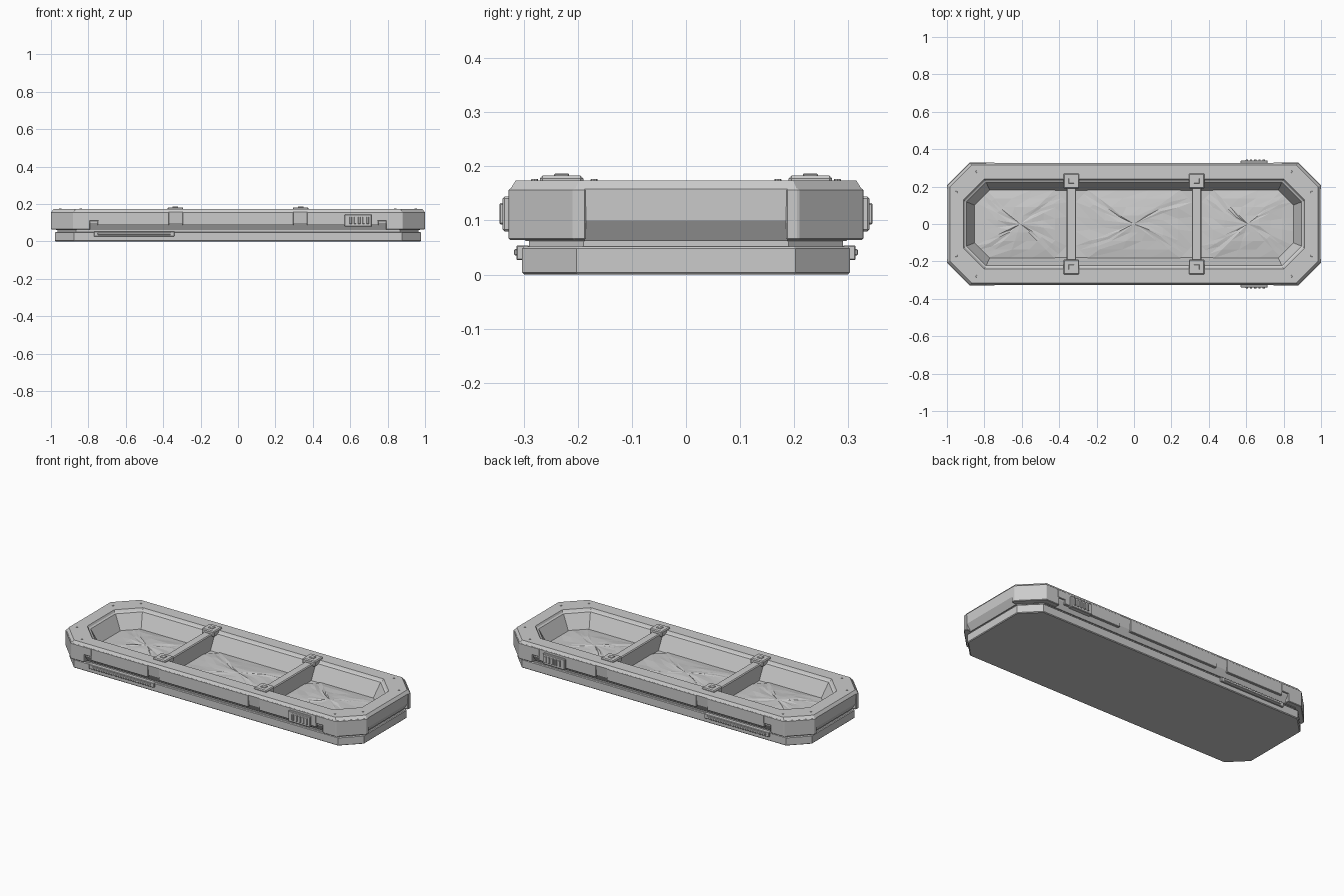
import bpy, bmesh, math, random

if "Cube" in bpy.data.objects:
    bpy.data.objects.remove(bpy.data.objects["Cube"])

random.seed(4)
grey = bpy.data.materials.new("light grey")
grey.diffuse_color = (0.6, 0.6, 0.6, 1)
grey.use_nodes = True
grey.node_tree.nodes["Principled BSDF"].inputs["Base Color"].default_value = grey.diffuse_color


def finish(name, bm, bevel=0):
    bmesh.ops.recalc_face_normals(bm, faces=bm.faces)
    me = bpy.data.meshes.new(name)
    bm.to_mesh(me)
    bm.free()
    me.materials.append(grey)
    ob = bpy.data.objects.new(name, me)
    bpy.context.collection.objects.link(ob)
    if bevel:
        m = ob.modifiers.new("bevel", 'BEVEL')
        m.width, m.segments = bevel, 1
    return ob


def octagon(hx, hy, c):
    q = [(hx, hy - c), (hx - c, hy)]
    return (q + [(-x, y) for x, y in q[::-1]] + [(-x, -y) for x, y in q]
            + [(x, -y) for x, y in q[::-1]])


def loft(name, rings):
    """Rings are (half x, half y, corner cut, z); both ends are capped."""
    bm = bmesh.new()
    loops = [[bm.verts.new((x, y, z)) for x, y in octagon(hx, hy, c)]
             for hx, hy, c, z in rings]
    for a, b in zip(loops, loops[1:]):
        for i in range(8):
            j = (i + 1) % 8
            bm.faces.new((a[i], a[j], b[j], b[i]))
    bm.faces.new(loops[0])
    bm.faces.new(loops[-1])
    return finish(name, bm)


def box(name, x0, x1, y0, y1, z0, z1, bevel=0.0):
    bm = bmesh.new()
    bmesh.ops.create_cube(bm, size=1)
    for v in bm.verts:
        v.co = ((x0 + x1) / 2 + v.co.x * (x1 - x0),
                (y0 + y1) / 2 + v.co.y * (y1 - y0),
                (z0 + z1) / 2 + v.co.z * (z1 - z0))
    return finish(name, bm, bevel)


def prism(name, pts, z0, z1, bevel=0):
    bm = bmesh.new()
    f = bm.faces.new([bm.verts.new((x, y, z0)) for x, y in pts])
    r = bmesh.ops.extrude_face_region(bm, geom=[f])
    for v in r["geom"]:
        if isinstance(v, bmesh.types.BMVert):
            v.co.z = z1
    return finish(name, bm, bevel)


def soil(name, cx, hx, hy, z):
    """Faceted heap with an uneven surface."""
    bm = bmesh.new()
    rim = []
    o = octagon(hx, hy, 0.065)
    for i in range(8):
        a, b = o[i], o[(i + 1) % 8]
        rim += [(a[0] + (b[0] - a[0]) * k / 3, a[1] + (b[1] - a[1]) * k / 3) for k in range(3)]
    loops = []
    for t in (1.0, 0.75, 0.5, 0.25):
        n = 0.003 if t < 1 else 0
        loops.append([bm.verts.new((cx + x * t, y * t,
                     z + 0.016 * (1 - t * t) + random.uniform(-n, n))) for x, y in rim])
    tip = bm.verts.new((cx, 0, z + 0.017))
    m = len(rim)
    for a, b in zip(loops, loops[1:]):
        for i in range(m):
            j = (i + 1) % m
            bm.faces.new((a[i], a[j], b[j]))
            bm.faces.new((a[i], b[j], b[i]))
    for i in range(m):
        bm.faces.new((loops[-1][i], loops[-1][(i + 1) % m], tip))
    return finish(name, bm)


# Base slab and the narrow neck above it
loft("base", [(0.974, 0.299, 0.1, 0), (0.978, 0.303, 0.1, 0.004),
              (0.978, 0.303, 0.1, 0.048), (0.974, 0.299, 0.1, 0.052)])
loft("neck", [(0.965, 0.29, 0.1, 0.05), (0.965, 0.29, 0.1, 0.066)])

# Tray: undercut outside, bevelled rim, sloping inside walls and floor
loft("tray", [(0.972, 0.297, 0.11, 0.062), (0.997, 0.32, 0.12, 0.10),
              (0.998, 0.325, 0.12, 0.158), (0.985, 0.315, 0.117, 0.174),
              (0.912, 0.24, 0.112, 0.174), (0.906, 0.233, 0.11, 0.163),
              (0.896, 0.223, 0.105, 0.158), (0.85, 0.18, 0.08, 0.07)])

# Soil in the three compartments
soil("soil_middle", 0, 0.312, 0.182, 0.074)
for s, side in ((-1, "left"), (1, "right")):
    soil("soil_" + side, s * 0.607, 0.247, 0.182, 0.074)
    # Divider wall with its end caps
    x = s * 0.335
    box("divider_" + side, x - 0.026, x + 0.026, -0.235, 0.235, 0.065, 0.165, 0.005)
    for t in (-1, 1):
        y = t * 0.23
        box("divider_cap", x - 0.042, x + 0.042, y - 0.04, y + 0.04, 0.15, 0.183, 0.005)
        box("cap_button", x - 0.015, x + 0.015, y - 0.014, y + 0.014, 0.18, 0.187, 0.002)

# Corner armour, rim bolts and corner tabs
for s in (-1, 1):
    for t in (-1, 1):
        pts = [(0.79, 0.328), (0.88, 0.328), (1.0, 0.208), (1.0, 0.185),
               (0.93, 0.185), (0.85, 0.262), (0.79, 0.262)]
        prism("corner_guard", [(s * x, t * y) for x, y in pts], 0.064, 0.159, 0.003)
        for bx, by in ((0.95, 0.17), (0.84, 0.28)):
            bm = bmesh.new()
            bmesh.ops.create_cone(bm, cap_ends=True, segments=8, radius1=0.007,
                                  radius2=0.006, depth=0.006)
            bmesh.ops.translate(bm, verts=bm.verts, vec=(s * bx, t * by, 0.174))
            finish("rim_bolt", bm)
        xs = sorted((s * 0.745, s * 0.80))
        box("corner_tab", *xs, *sorted((t * 0.3, t * 0.3285)), 0.11, 0.158, 0.002)

# Long-side details, the same on front and back
for t, side in ((-1, "front"), (1, "back")):
    for x0, x1 in ((-0.75, -0.37), (-0.297, 0.297), (0.37, 0.75)):
        box(side + "_panel", x0, x1, *sorted((t * 0.29, t * 0.3265)), 0.087, 0.158, 0.002)
    box(side + "_latch", 0.57, 0.715, *sorted((t * 0.31, t * 0.339)), 0.08, 0.144, 0.003)
    for k in range(5):
        x = 0.597 + k * 0.0227
        box(side + "_latch_rib", x, x + 0.012, *sorted((t * 0.33, t * 0.345)),
            0.093, 0.132, 0.002)
    box(side + "_base_rail", -0.77, -0.34, *sorted((t * 0.29, t * 0.314)), 0.027, 0.054, 0.002)
    box(side + "_rail_strip", -0.75, -0.36, *sorted((t * 0.31, t * 0.318)), 0.035, 0.047, 0.002)
